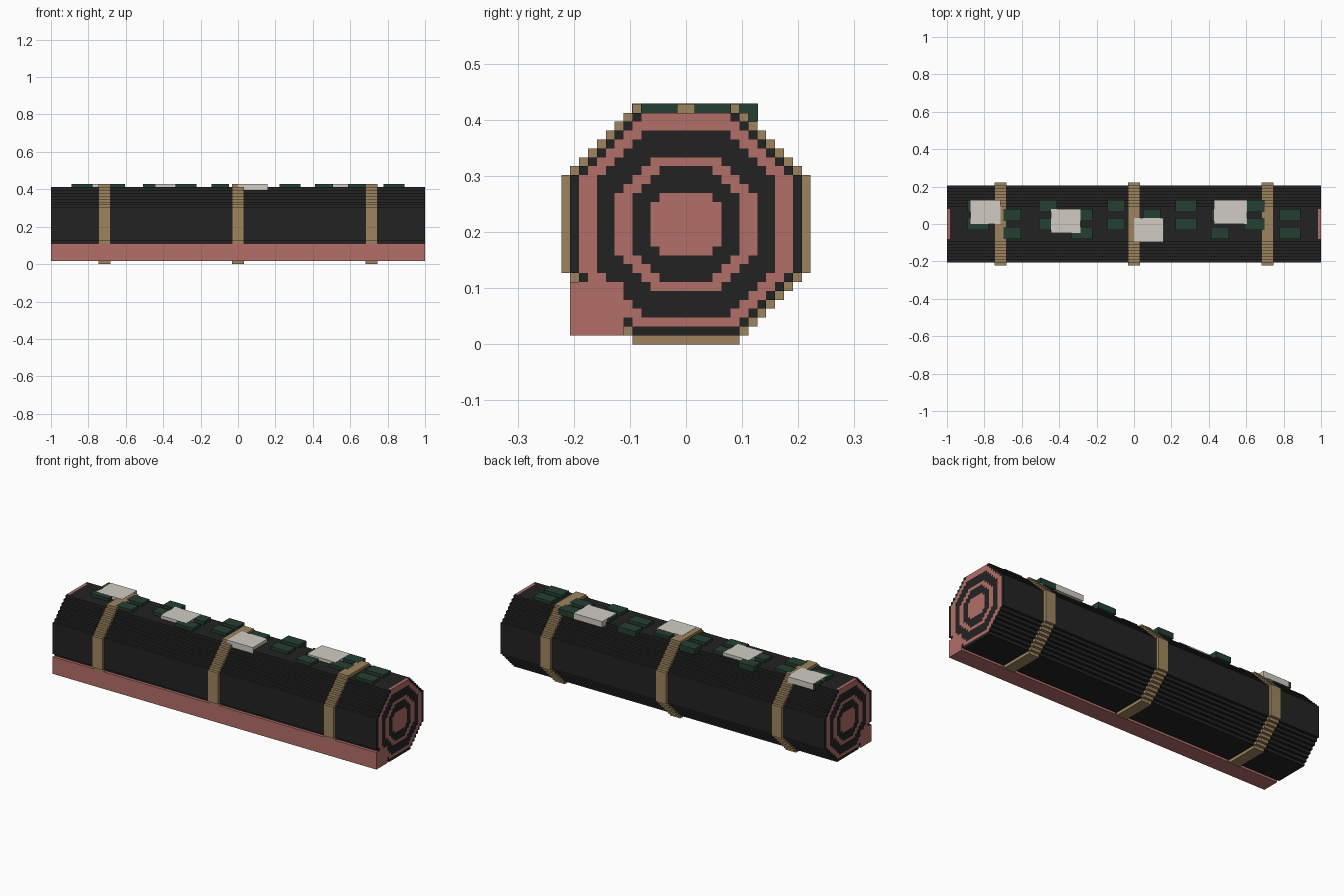
import bpy, bmesh

if "Cube" in bpy.data.objects:
    bpy.data.objects.remove(bpy.data.objects["Cube"])

V = 1 / 63  # edge length of one block


def material(name, rgb):
    m = bpy.data.materials.new(name)
    m.diffuse_color = (*rgb, 1)
    m.use_nodes = True
    m.node_tree.nodes["Principled BSDF"].inputs["Base Color"].default_value = m.diffuse_color
    return m


DARK = material("charcoal", (0.0165, 0.0165, 0.0165))
PINK = material("salmon", (0.45, 0.158, 0.14))
TAN = material("straw", (0.34, 0.235, 0.112))
GREEN = material("dark_green", (0.018, 0.05, 0.031))
WHITE = material("rice_white", (0.64, 0.605, 0.55))


def add_object(name, bm, mats):
    bmesh.ops.remove_doubles(bm, verts=bm.verts, dist=1e-5)
    me = bpy.data.meshes.new(name)
    bm.to_mesh(me)
    bm.free()
    for m in mats:
        me.materials.append(m)
    ob = bpy.data.objects.new(name, me)
    bpy.context.collection.objects.link(ob)
    return ob


def box(name, x0, x1, y0, y1, z0, z1, mat, lift=0.0):
    """Box given in block units; lift grows it slightly to sit proud."""
    bm = bmesh.new()
    bmesh.ops.create_cube(bm, size=1)
    for v in bm.verts:
        v.co = ((x1 if v.co.x > 0 else x0) * V,
                (y1 * V + lift) if v.co.y > 0 else (y0 * V - lift),
                z1 * V + lift if v.co.z > 0 else z0 * V)
    return add_object(name, bm, [mat])


def octagon(half, low, high, diag):
    """Block cells (column, row) of a stepped octagon centred on row 13."""
    return {(i, r) for i in range(-half, half) for r in range(low, high + 1)
            if abs(r - 13) + (i + 1 if i >= 0 else -i) <= diag}


def stepped_prism(name, cells, solid, cuts, mats):
    """Extrude cells along x. cells maps cell -> end colour index.
    With several spans, the middle ones use colour 0."""
    bm = bmesh.new()

    def quad(pts, idx):
        f = bm.faces.new([bm.verts.new((x * V, y * V, z * V)) for x, y, z in pts])
        f.material_index = idx

    for (i, r), col in cells.items():
        c = [(i, r), (i + 1, r), (i + 1, r + 1), (i, r + 1)]
        quad([(cuts[-1], *p) for p in c], col)
        quad([(cuts[0], *p) for p in reversed(c)], col)
        for k, (di, dr) in enumerate([(0, -1), (1, 0), (0, 1), (-1, 0)]):
            if (i + di, r + dr) in solid:
                continue
            p, q = c[k], c[(k + 1) % 4]
            for s, (a, b) in enumerate(zip(cuts, cuts[1:])):
                end = s in (0, len(cuts) - 2)
                quad([(a, *p), (a, *q), (b, *q), (b, *p)], col if end else 0)
    return add_object(name, bm, mats)


# Dark wrapped roll, with concentric rings on both ends
slab = {(i, r) for i in range(-13, -7) for r in range(1, 7)}
roll = octagon(13, 1, 25, 18)
ends = {c: 0 for c in roll - slab}
rings = [(12, 2, 25, 17, 1), (10, 3, 23, 15, 0), (8, 6, 20, 11, 1),
         (6, 7, 19, 9, 0), (4, 10, 16, 6, 1)]
for half, low, high, diag, col in rings:
    for c in octagon(half, low, high, diag):
        if c in ends:
            ends[c] = col
stepped_prism("roll_body", ends, roll | slab, [-63, -62, 62, 63], [DARK, PINK])

# Loose flap along the lower front edge
box("front_flap", -63, 63, -13, -7, 1, 7, PINK)

# Three straps around the roll
strap = octagon(14, 0, 26, 19) - roll - slab
for n, x in enumerate((-45, 0, 45)):
    stepped_prism(f"strap_{n + 1}", {c: 0 for c in strap}, strap | roll | slab,
                  [x - 2, x + 2], [TAN])

# Green pieces on top, in pairs that alternate sideways
spans = [(-56, -49), (-44, -38), (-32, -26), (-21, -14), (-9, -3),
         (3, 9), (14, 21), (26, 32), (37, 44), (49, 56)]
for n, (x0, x1) in enumerate(spans):
    for side, y in zip("ab", (-2, 4) if n % 2 == 0 else (-5, 1)):
        box(f"green_piece_{n + 1}{side}", x0, x1, y, y + 4, 25, 27, GREEN, 0.0005)

# White plates on top
for n, (x0, x1, y) in enumerate([(-55, -45, 0), (-28, -18, -3), (0, 10, -6), (27, 38, 0)]):
    box(f"white_plate_{n + 1}", x0, x1, y, y + 8, 25, 27, WHITE, 0.001)
